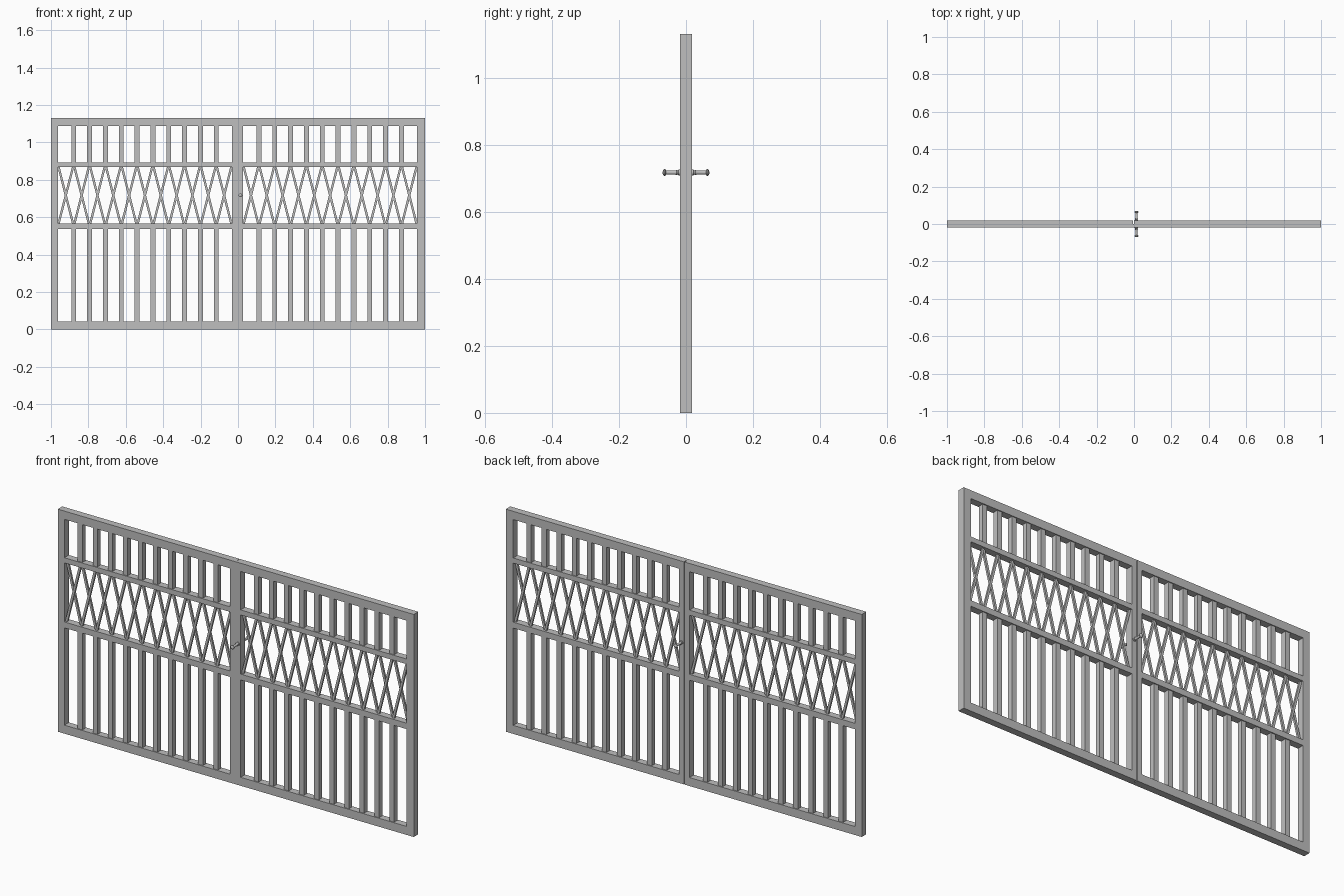
import bpy
import bmesh
from math import atan2, hypot, pi
from mathutils import Matrix, Vector

if "Cube" in bpy.data.objects:
    bpy.data.objects.remove(bpy.data.objects["Cube"])

grey = bpy.data.materials.new("painted_steel_grey")
grey.use_nodes = True
grey.diffuse_color = (0.52, 0.52, 0.52, 1)
grey.node_tree.nodes["Principled BSDF"].inputs["Base Color"].default_value = (0.52, 0.52, 0.52, 1)

HEIGHT = 1.13
DEPTH = 0.036
SEAM = -0.0025          # line where the two leaves meet
BARS = 10
LEAVES = {"right": (-0.963, -0.032), "left": (0.027, 0.958)}
# bottom and top of each horizontal rail
RAILS = {"bottom_rail": (0, 0.043), "lower_middle_rail": (0.537, 0.567),
         "upper_middle_rail": (0.867, 0.893), "top_rail": (1.088, HEIGHT)}


def finish(name, bm):
    bmesh.ops.recalc_face_normals(bm, faces=bm.faces)
    mesh = bpy.data.meshes.new(name)
    bm.to_mesh(mesh)
    bm.free()
    mesh.materials.append(grey)
    obj = bpy.data.objects.new(name, mesh)
    bpy.context.collection.objects.link(obj)
    return obj


def add_box(bm, x, y, z):
    """Box from (min, max) ranges."""
    centre = Vector([(a + b) / 2 for a, b in (x, y, z)])
    size = [b - a for a, b in (x, y, z)]
    bmesh.ops.create_cube(bm, size=1, matrix=Matrix.Translation(centre) @ Matrix.Diagonal((*size, 1)))


def add_strip(bm, start, end, y, width, depth):
    """Flat slanted strip between two (x, z) points."""
    dx, dz = end[0] - start[0], end[1] - start[1]
    place = Matrix.Translation(((start[0] + end[0]) / 2, y, (start[1] + end[1]) / 2))
    turn = Matrix.Rotation(-atan2(dz, dx), 4, "Y")
    bmesh.ops.create_cube(bm, size=1, matrix=place @ turn @ Matrix.Diagonal((hypot(dx, dz), depth, width, 1)))


full = (-DEPTH / 2, DEPTH / 2)

# Outer posts
for name, x in (("right_post", (-1, LEAVES["right"][0])), ("left_post", (LEAVES["left"][1], 1))):
    bm = bmesh.new()
    add_box(bm, x, full, (0, HEIGHT))
    finish(name, bm)

# Meeting post: plain in front, with a narrow seam behind
bm = bmesh.new()
inner, outer = LEAVES["right"][1], LEAVES["left"][0]
add_box(bm, (inner, outer), (full[0], 0), (0, HEIGHT))
add_box(bm, (inner, SEAM - 0.002), (0, full[1]), (0, HEIGHT))
add_box(bm, (SEAM + 0.002, outer), (0, full[1]), (0, HEIGHT))
finish("meeting_post", bm)

for side, (x0, x1) in LEAVES.items():
    pitch = (x1 - x0) / (BARS + 1)

    # Rails
    for rail, z in RAILS.items():
        bm = bmesh.new()
        add_box(bm, (x0, x1), full, z)
        finish(f"{side}_{rail}", bm)

    # Upright bars below and above the lattice
    for name, low, high in (("lower_bars", "bottom_rail", "lower_middle_rail"),
                            ("upper_bars", "upper_middle_rail", "top_rail")):
        bm = bmesh.new()
        for i in range(1, BARS + 1):
            x = x0 + i * pitch
            add_box(bm, (x - 0.013, x + 0.013), (-0.013, 0.013), (RAILS[low][1], RAILS[high][0]))
        finish(f"{side}_{name}", bm)

    # Crossed lattice strips, one cross per bay
    bm = bmesh.new()
    low, high = RAILS["lower_middle_rail"][1], RAILS["upper_middle_rail"][0]
    for i in range(BARS + 1):
        a, b = x0 + i * pitch + 0.004, x0 + (i + 1) * pitch - 0.004
        add_strip(bm, (a, low), (b, high), -0.003, 0.012, 0.010)
        add_strip(bm, (a, high), (b, low), 0.003, 0.012, 0.010)
    finish(f"{side}_lattice", bm)

# Turned handles on both faces: (radius, distance from the middle)
profile = [(0, 0.015), (0.009, 0.015), (0.009, 0.022), (0.006, 0.024), (0.008, 0.028),
           (0.006, 0.032), (0.006, 0.059), (0.010, 0.062), (0.010, 0.066), (0.006, 0.069), (0, 0.070)]
for name, sign in (("front_handle", -1), ("back_handle", 1)):
    bm = bmesh.new()
    verts = [bm.verts.new((r, sign * d, 0)) for r, d in profile]
    edges = [bm.edges.new(pair) for pair in zip(verts, verts[1:])]
    bmesh.ops.spin(bm, geom=verts + edges, cent=(0, 0, 0), axis=(0, 1, 0), angle=2 * pi, steps=20)
    bmesh.ops.remove_doubles(bm, verts=bm.verts, dist=0.0001)
    handle = finish(name, bm)
    handle.location = (0.013, 0, 0.717)
    bpy.ops.object.select_all(action="DESELECT")
    handle.select_set(True)
    bpy.context.view_layer.objects.active = handle
    bpy.ops.object.shade_smooth_by_angle()
